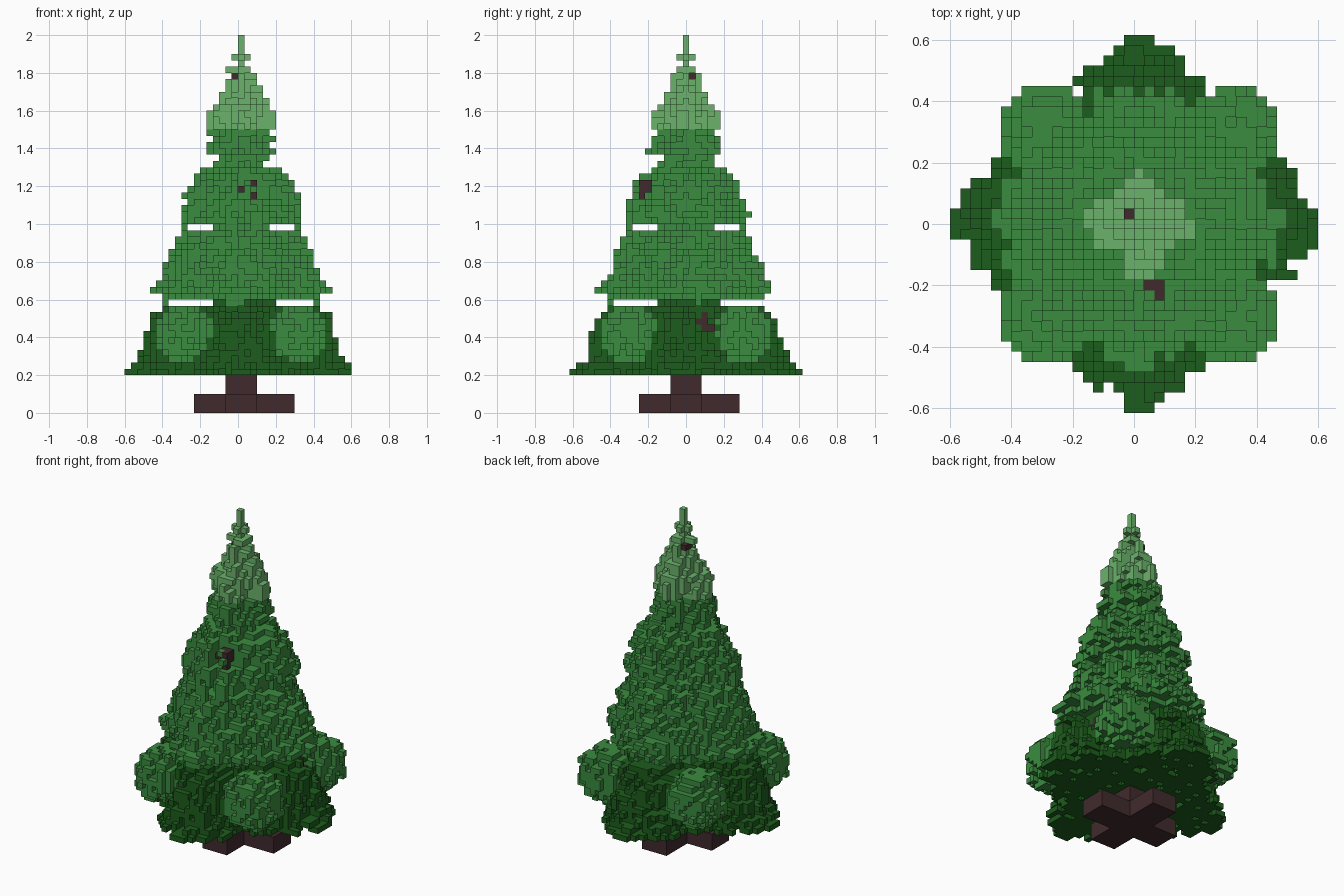
import bpy, bmesh, math, random

random.seed(7)
V = 1 / 30                      # size of one cube

cube = bpy.data.objects.get("Cube")
if cube:
    bpy.data.objects.remove(cube, do_unlink=True)


def material(name, rgb):
    m = bpy.data.materials.new(name)
    m.use_nodes = True
    col = (*rgb, 1)
    m.diffuse_color = col
    bsdf = next(n for n in m.node_tree.nodes if n.type == 'BSDF_PRINCIPLED')
    bsdf.inputs["Base Color"].default_value = col
    return m


DARK = material("dark green", (0.012, 0.107, 0.012))
MID = material("mid green", (0.043, 0.258, 0.050))
LIGHT = material("light green", (0.148, 0.450, 0.150))
BROWN = material("bark brown", (0.052, 0.023, 0.026))


def add_object(name, bm, mat):
    mesh = bpy.data.meshes.new(name)
    bm.to_mesh(mesh)
    bm.free()
    mesh.materials.append(mat)
    bpy.context.collection.objects.link(bpy.data.objects.new(name, mesh))


def prism(name, outline, z0, z1, mat):
    """Extrude an outline given in cube units."""
    bm = bmesh.new()
    f = bm.faces.new([bm.verts.new((x * V, y * V, z0 * V)) for x, y in outline])
    top = bmesh.ops.extrude_face_region(bm, geom=[f])["geom"]
    bmesh.ops.translate(bm, vec=(0, 0, (z1 - z0) * V),
                        verts=[v for v in top if isinstance(v, bmesh.types.BMVert)])
    bmesh.ops.recalc_face_normals(bm, faces=bm.faces)
    add_object(name, bm, mat)


# --- Cross-shaped stand and trunk ---
a, b = (-2, 3), (-2.5, 2.5)
prism("stand", [(a[0], -7.5), (a[1], -7.5), (a[1], b[0]), (9, b[0]), (9, b[1]), (a[1], b[1]),
                (a[1], 8.5), (a[0], 8.5), (a[0], b[1]), (-7, b[1]), (-7, b[0]), (a[0], b[0])],
      0, 3, BROWN)
prism("trunk", [(a[0], b[0]), (a[1], b[0]), (a[1], b[1]), (a[0], b[1])], 3, 6.5, BROWN)

# --- Foliage tiers: colour, lobe depth, (height, radius) profile in cubes ---
TIERS = [
    ("lower_branches", DARK, 0.26, [(6, 18.6), (7, 17.5), (10, 16.4), (12, 15.7), (15, 14.5),
                                    (16, 13), (17, 6)]),
    ("middle_branches", MID, 0.10, [(18, 13), (19, 14.5), (20, 13.6), (22, 12.8), (24, 12.2),
                                    (26, 11), (28, 10.2), (29, 5)]),
    ("upper_branches", MID, 0.10, [(30, 10.3), (31, 10.7), (33, 9.8), (35, 9.2), (37, 7.9),
                                   (38, 6.8), (39, 4.8), (40, 4.8), (41, 6.4), (44, 5.4)]),
    ("crown", LIGHT, 0.21, [(45, 5.8), (47, 5.9), (48, 5.3), (49, 4.4), (51, 3.5), (53, 2.9),
                            (54, 2.4), (55, 0.6), (56, 1.6), (57, 0.6), (59, 0.6)]),
]


def profile(pts, k):
    for (k0, r0), (k1, r1) in zip(pts, pts[1:]):
        if k0 <= k <= k1:
            return r0 + (r1 - r0) * (k - k0) / (k1 - k0)


def pocket(i, j, k):
    """Small hollows where bare twigs show."""
    front = 0 <= i <= 7 and j <= -6 and 34 <= k <= 38
    side = i >= 11 and 2 <= j <= 4 and 13 <= k <= 15
    crown = k == 53 and (i == -1 or (j == 1 and i > -1) or (i == -2 and j >= 0))
    return front or side or crown


owner = {}                      # cell -> part name
mats = {}
for name, mat, lobe, pts in TIERS:
    mats[name] = mat
    dents = {}
    for k in range(pts[0][0], pts[-1][0] + 1):
        r = profile(pts, k)
        sectors = max(8, int(2 * math.pi * r / 1.3))
        for i in range(-18, 18):
            for j in range(-18, 19):
                d, t = math.hypot(i, j), math.atan2(j, i)
                c4 = math.cos(4 * t)
                # tufts: each angular sector gets its own depth, in short columns
                s = int((t + math.pi) / (2 * math.pi) * sectors + 0.5) % sectors
                key = (s, (k + s * 5 % 3) // 2)
                if key not in dents:
                    dents[key] = random.choice((0, 0, 0.4, 0.9, 1.4, 2.0)) * min(1, r / 9)
                dent = 0 if k == 6 and c4 > 0.9 else dents[key]
                edge = r * (1 - lobe * (1 - c4) / 2) - 0.4 - dent
                if d > max(edge, 0.1) or pocket(i, j, k):
                    continue
                # flecks in the flat underside
                if k == 6 and 4 < d < 16 and random.random() < 0.12:
                    continue
                owner[i, j, k] = name
                # tips drooping below the rim of each tier
                if k in (18, 30, 41) and d > r - 1.3 and c4 > 0.2 and random.random() < 0.5:
                    owner[i, j, k - 1] = name

# --- Round tufts on the four diagonals ---
mats["round_tufts"] = MID
for ci in (-9, 9):
    for cj in (-9, 9):
        for i in range(-5, 6):
            for j in range(-5, 6):
                for k in range(-5, 6):
                    if math.sqrt(i * i + j * j + k * k) <= 4.9 - random.choice((0, 0, 0.4, 0.8)):
                        owner[ci + i, cj + j, 12 + k] = "round_tufts"

# --- Bare twigs: front, crown and left side, with two leaf cubes over the front one ---
mats["twigs"] = BROWN
for c in [(2, -7, 36), (2, -6, 36), (1, -6, 36), (2, -5, 36), (2, -7, 34), (2, -6, 35), (2, -7, 35),
          (0, -6, 35), (-1, 0, 53), (-1, 1, 53),
          (10, 2, 14), (10, 3, 13), (10, 4, 13), (10, 3, 14), (10, 3, 15)]:
    owner[c] = "twigs"
for c in [(1, -7, 36), (2, -8, 35)]:
    owner[c] = "upper_branches"

# --- Skin every part with the outward faces of its cubes ---
SIDES = [(axis, sign) for axis in range(3) for sign in (-1, 1)]
for name, mat in mats.items():
    bm = bmesh.new()
    verts = {}

    def corner(p):
        if p not in verts:
            verts[p] = bm.verts.new((p[0] * V, (p[1] - 0.5) * V, p[2] * V))
        return verts[p]

    for cell in [c for c, n in owner.items() if n == name]:
        for axis, sign in SIDES:
            near = list(cell)
            near[axis] += sign
            if tuple(near) in owner:
                continue
            u, w = (axis + 1) % 3, (axis + 2) % 3
            ring = []
            for du, dw in ((0, 0), (1, 0), (1, 1), (0, 1)):
                p = list(cell)
                p[axis] += sign > 0
                p[u] += du
                p[w] += dw
                ring.append(corner(tuple(p)))
            bm.faces.new(ring if sign > 0 else ring[::-1])
    add_object(name, bm, mat)
